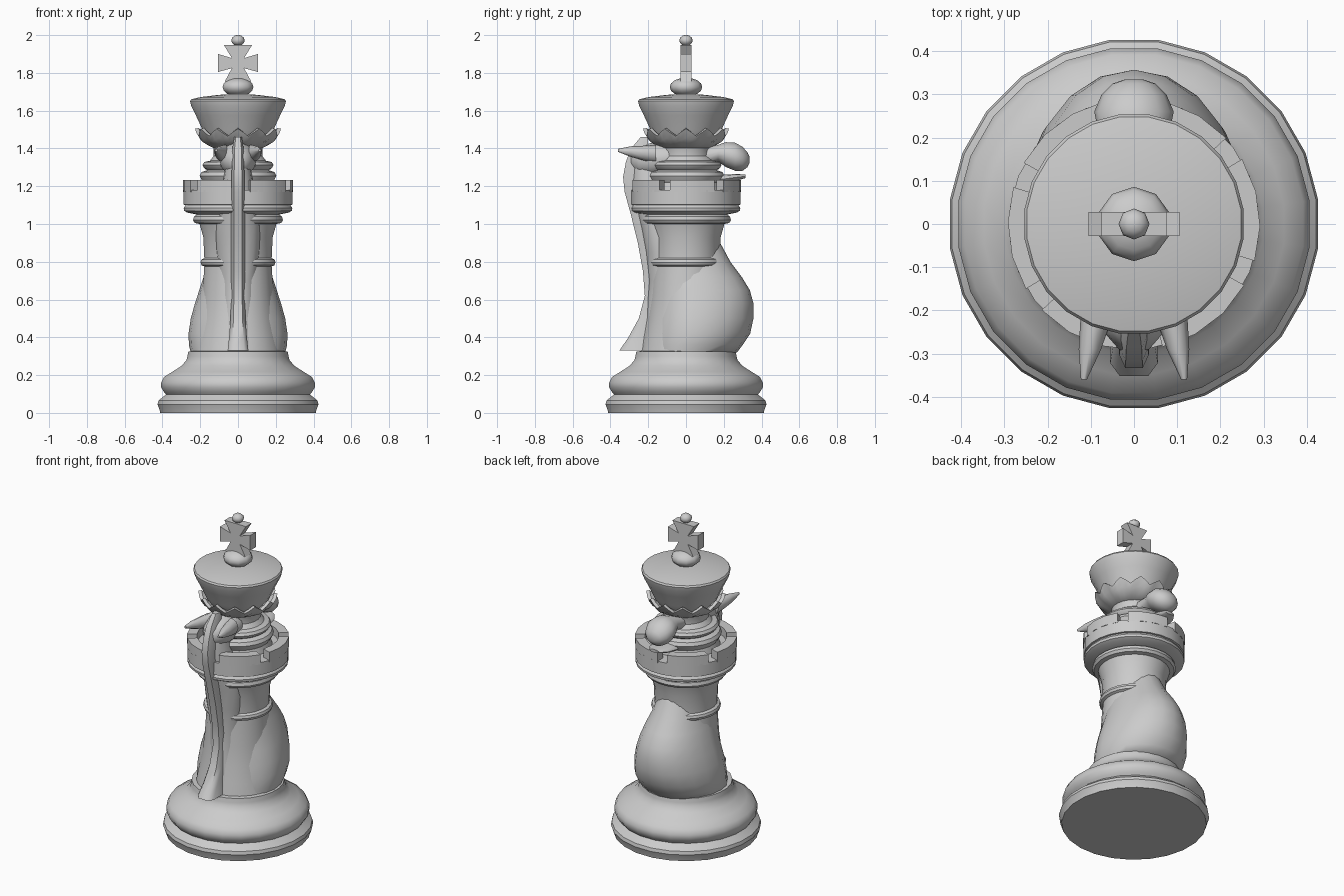
import bpy, bmesh, math
from math import sin, cos, pi, radians


def make(name, bm, angle=35):
    bmesh.ops.recalc_face_normals(bm, faces=bm.faces[:])
    me = bpy.data.meshes.new(name)
    bm.to_mesh(me)
    bm.free()
    me.shade_smooth()
    me.set_sharp_from_angle(angle=radians(angle))
    ob = bpy.data.objects.new(name, me)
    bpy.context.collection.objects.link(ob)
    return ob


def loft(name, rings, angle=35):
    """Skin a list of equal-length closed rings and cap both ends."""
    bm = bmesh.new()
    vs = [[bm.verts.new(p) for p in r] for r in rings]
    n = len(vs[0])
    for a, b in zip(vs, vs[1:]):
        for i in range(n):
            j = (i + 1) % n
            bm.faces.new((a[i], a[j], b[j], b[i]))
    bm.faces.new(vs[0])
    bm.faces.new(vs[-1])
    return make(name, bm, angle)


def lathe(name, profile, n=24, angle=35):
    return loft(name, [[(r * cos(2 * pi * (i + .5) / n), r * sin(2 * pi * (i + .5) / n), z)
                        for i in range(n)] for r, z in profile], angle)


def ball(name, r, z, sz, u=10, v=8):
    bm = bmesh.new()
    bmesh.ops.create_uvsphere(bm, u_segments=u, v_segments=v, radius=r)
    for p in bm.verts:
        p.co.z = p.co.z * sz + z
    return make(name, bm, 80)


# base
lathe("base", [(.415, 0), (.42, .02), (.43, .045), (.425, .065), (.40, .085), (.385, .098),
               (.395, .11), (.41, .135), (.41, .16), (.395, .19), (.35, .218), (.30, .25),
               (.275, .28), (.27, .30), (.265, .325), (.20, .33)])

# column with collar rings
lathe("column", [(.24, .32), (.225, .4), (.205, .5), (.19, .62), (.18, .775), (.195, .782), (.2, .797),
                 (.195, .812), (.18, .82), (.185, .93), (.205, 1.0), (.23, 1.005), (.24, 1.02),
                 (.235, 1.04), (.22, 1.05), (.27, 1.06), (.288, 1.07), (.29, 1.085), (.28, 1.1),
                 (.29, 1.102), (.29, 1.18), (.2, 1.18)])

# battlements
bm = bmesh.new()
for k in range(6):
    a0 = radians(37 + 60 * k + 6)
    prev = None
    for s in range(4):
        a = a0 + radians(16 * s)
        q = [bm.verts.new((r * cos(a), r * sin(a), z))
             for r, z in ((.235, 1.17), (.292, 1.17), (.292, 1.232), (.235, 1.232))]
        if prev:
            for i in range(4):
                bm.faces.new((prev[i], prev[i - 1], q[i - 1], q[i]))
        if s in (0, 3):
            bm.faces.new(q)
        prev = q
make("battlements", bm)

# stepped neck
lathe("neck", [(.2, 1.17), (.185, 1.22), (.195, 1.235), (.205, 1.255), (.195, 1.275), (.165, 1.285),
               (.18, 1.295), (.19, 1.312), (.18, 1.328), (.15, 1.335), (.13, 1.36), (.13, 1.41), (.15, 1.45)])

# scalloped coronet
n = 48
def scallop(r, z, amp):
    return [((r + amp * .3 * abs(cos(6 * a))) * cos(a), (r + amp * .3 * abs(cos(6 * a))) * sin(a),
             z + amp * abs(cos(6 * a)) ** 2) for a in (2 * pi * i / n for i in range(n))]
loft("coronet", [scallop(.125, 1.40, 0), scallop(.165, 1.42, 0), scallop(.195, 1.435, .02),
                 scallop(.215, 1.465, .04), scallop(.195, 1.468, .04), scallop(.15, 1.45, 0)])

# upper crown, finial balls
lathe("upper_crown", [(.15, 1.43), (.172, 1.46), (.19, 1.50), (.225, 1.575), (.25, 1.625), (.256, 1.65),
                      (.25, 1.66), (.2, 1.672), (.1, 1.684), (.01, 1.688)])
ball("crown_ball", .086, 1.725, .58)
ball("top_ball", .036, 1.972, .8, 8, 6)

# flared cross
out = [(.07, 1.755), (.032, 1.825), (.105, 1.805), (.105, 1.9), (.032, 1.878), (.075, 1.948)]
out += [(-x, z) for x, z in reversed(out)]
loft("cross", [[(x, y, z) for x, z in out] for y in (-.028, .028)])

# animal chest: z, half width, centre y, front y, back y
def section(z, w, c, f, b, n=20):
    pts = []
    for i in range(n):
        a = 2 * pi * i / n
        s = sin(a)
        pts.append((w * cos(a), c + s * ((f - c) if s > 0 else (c - b)), z))
    return pts
loft("chest", [section(*s) for s in (
    (.32, .25, 0, .27, -.2), (.36, .26, .02, .30, -.2), (.42, .262, .03, .34, -.19),
    (.50, .25, .04, .357, -.18), (.58, .228, .05, .357, -.17), (.65, .205, .05, .338, -.16),
    (.72, .182, .04, .295, -.16), (.80, .15, .03, .235, -.15), (.88, .13, 0, .192, -.15),
    (.95, .1, 0, .15, -.15))], 60)

# animal neck ridge behind the column
loft("neck_ridge", [section(z, w, c, c + .1, b, 16) for z, w, c, b in (
    (.33, .12, -.1, -.25), (.5, .1, -.1, -.215), (.7, .1, -.1, -.2), (.85, .115, -.13, -.215),
    (.98, .12, -.14, -.24), (1.1, .11, -.15, -.27), (1.22, .08, -.19, -.29), (1.34, .06, -.2, -.28))], 60)

# mane: z, half width, outer y, inner y
loft("mane", [[(-w, i, z), (-w, o + .03, z), (-w * .6, o, z), (w * .6, o, z), (w, o + .03, z), (w, i, z)]
              for z, w, o, i in (
    (.33, .055, -.352, -.2), (.4, .047, -.305, -.19), (.5, .04, -.25, -.17), (.62, .036, -.218, -.15),
    (.75, .036, -.228, -.15), (.9, .036, -.255, -.15), (1.05, .036, -.292, -.17), (1.17, .035, -.325, -.2),
    (1.25, .034, -.333, -.24), (1.33, .032, -.318, -.23), (1.4, .03, -.29, -.2), (1.46, .02, -.24, -.2))], 50)

# animal head, running back to front through the neck: y, half width, bottom z, top z
def head_rings(rows, n=14):
    return [[(w * cos(2 * pi * i / n), y, (a + b) / 2 + (b - a) / 2 * sin(2 * pi * i / n))
             for i in range(n)] for y, w, a, b in rows]
loft("head", head_rings(((-.29, .035, 1.3, 1.37), (-.25, .07, 1.26, 1.41), (-.19, .098, 1.25, 1.43),
                         (-.1, .1, 1.26, 1.43), (.05, .08, 1.28, 1.42), (.17, .065, 1.33, 1.42),
                         (.21, .082, 1.30, 1.435), (.26, .092, 1.28, 1.432), (.30, .075, 1.28, 1.41),
                         (.325, .05, 1.30, 1.38), (.335, .02, 1.32, 1.36))), 60)
loft("lower_lip", head_rings(((.1, .07, 1.2, 1.265), (.2, .075, 1.215, 1.262), (.27, .065, 1.23, 1.265),
                              (.315, .035, 1.243, 1.262))), 60)

# ears
for side, s in (("left", -1), ("right", 1)):
    rows = ((-.16, .07, .045, 1.37), (-.22, .088, .036, 1.375), (-.29, .102, .026, 1.383), (-.36, .116, .007, 1.39))
    loft(side + "_ear", [[(s * (x + r * cos(pi * i / 4)), y, z + 1.1 * r * sin(pi * i / 4))
                          for i in range(8)] for y, x, r, z in rows], 60)
